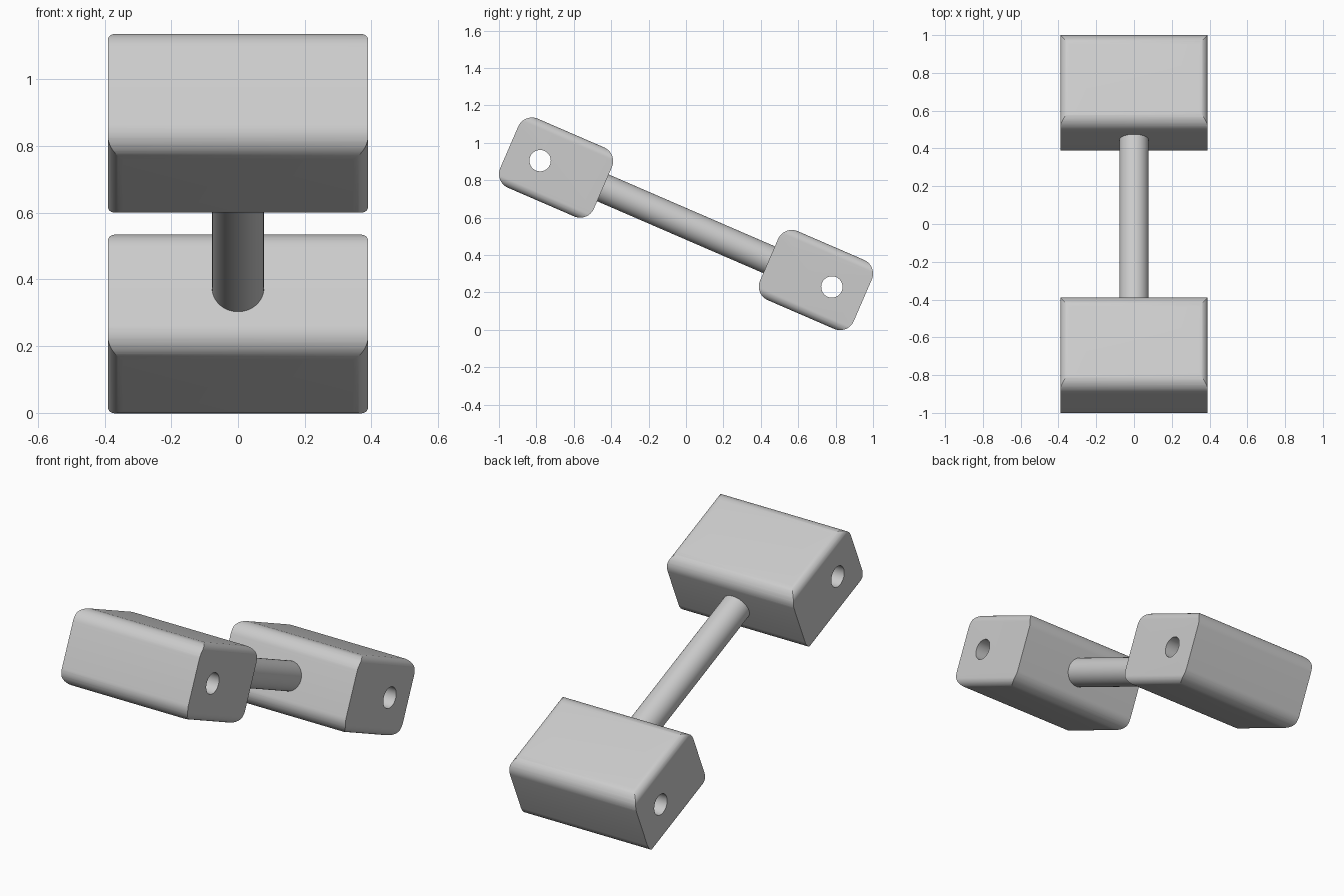
import bpy, bmesh, math
from mathutils import Vector, Matrix

if "Cube" in bpy.data.objects:
    bpy.data.objects.remove(bpy.data.objects["Cube"], do_unlink=True)

WIDTH, LENGTH, HEIGHT = 0.78, 0.546, 0.402
TILT = Matrix.Translation((0, 0, 0.567)) @ Matrix.Rotation(math.radians(-23.4), 4, 'X')

grey = bpy.data.materials.new("light_grey")
grey.use_nodes = True
grey.diffuse_color = (0.6, 0.6, 0.6, 1)
grey.node_tree.nodes["Principled BSDF"].inputs["Base Color"].default_value = grey.diffuse_color


def make_object(name, bm):
    mesh = bpy.data.meshes.new(name)
    bm.to_mesh(mesh)
    bm.free()
    mesh.materials.append(grey)
    obj = bpy.data.objects.new(name, mesh)
    bpy.context.collection.objects.link(obj)
    return obj


def rounded_prism(name, size, axis, radius):
    """Box whose four edges along one axis are rounded."""
    bm = bmesh.new()
    bmesh.ops.create_cube(bm, size=1)
    bmesh.ops.scale(bm, vec=size, verts=bm.verts)
    edges = [e for e in bm.edges
             if abs((e.verts[0].co - e.verts[1].co).normalized()[axis]) > 0.9]
    bmesh.ops.bevel(bm, geom=edges, offset=radius, segments=12, profile=0.5, affect='EDGES')
    return make_object(name, bm)


def cylinder(name, radius, depth, axis):
    bm = bmesh.new()
    bmesh.ops.create_cone(bm, cap_ends=True, segments=64, radius1=radius,
                          radius2=radius, depth=depth)
    turn = Vector((0, 0, 1)).rotation_difference(axis).to_matrix()
    bmesh.ops.rotate(bm, verts=bm.verts, matrix=turn)
    return make_object(name, bm)


def cut(obj, cutter, operation):
    mod = obj.modifiers.new("cut", 'BOOLEAN')
    mod.operation, mod.object, mod.solver = operation, cutter, 'EXACT'
    bpy.context.view_layer.objects.active = obj
    bpy.ops.object.modifier_apply(modifier=mod.name)
    bpy.data.objects.remove(cutter, do_unlink=True)


def finish(obj, offset):
    obj.matrix_world = TILT @ Matrix.Translation((0, offset, 0))
    bpy.ops.object.select_all(action='DESELECT')
    obj.select_set(True)
    bpy.context.view_layer.objects.active = obj
    bpy.ops.object.shade_smooth_by_angle(angle=math.radians(25))


# Two end blocks: rounded side profile, softened long edges, cross hole
for name, side in (("front_block", -1), ("back_block", 1)):
    block = rounded_prism(name, (WIDTH, LENGTH, HEIGHT), 0, 0.08)
    cut(block, rounded_prism("edge_cutter", (WIDTH, LENGTH + 0.1, HEIGHT), 1, 0.045), 'INTERSECT')
    hole = cylinder("hole_cutter", 0.057, 1, Vector((1, 0, 0)))
    hole.data.transform(Matrix.Translation((0, side * 0.093, 0)))
    cut(block, hole, 'DIFFERENCE')
    finish(block, side * 0.757)

# Connecting rod between the blocks
finish(cylinder("connecting_rod", 0.078, 1.0, Vector((0, 1, 0))), 0)
